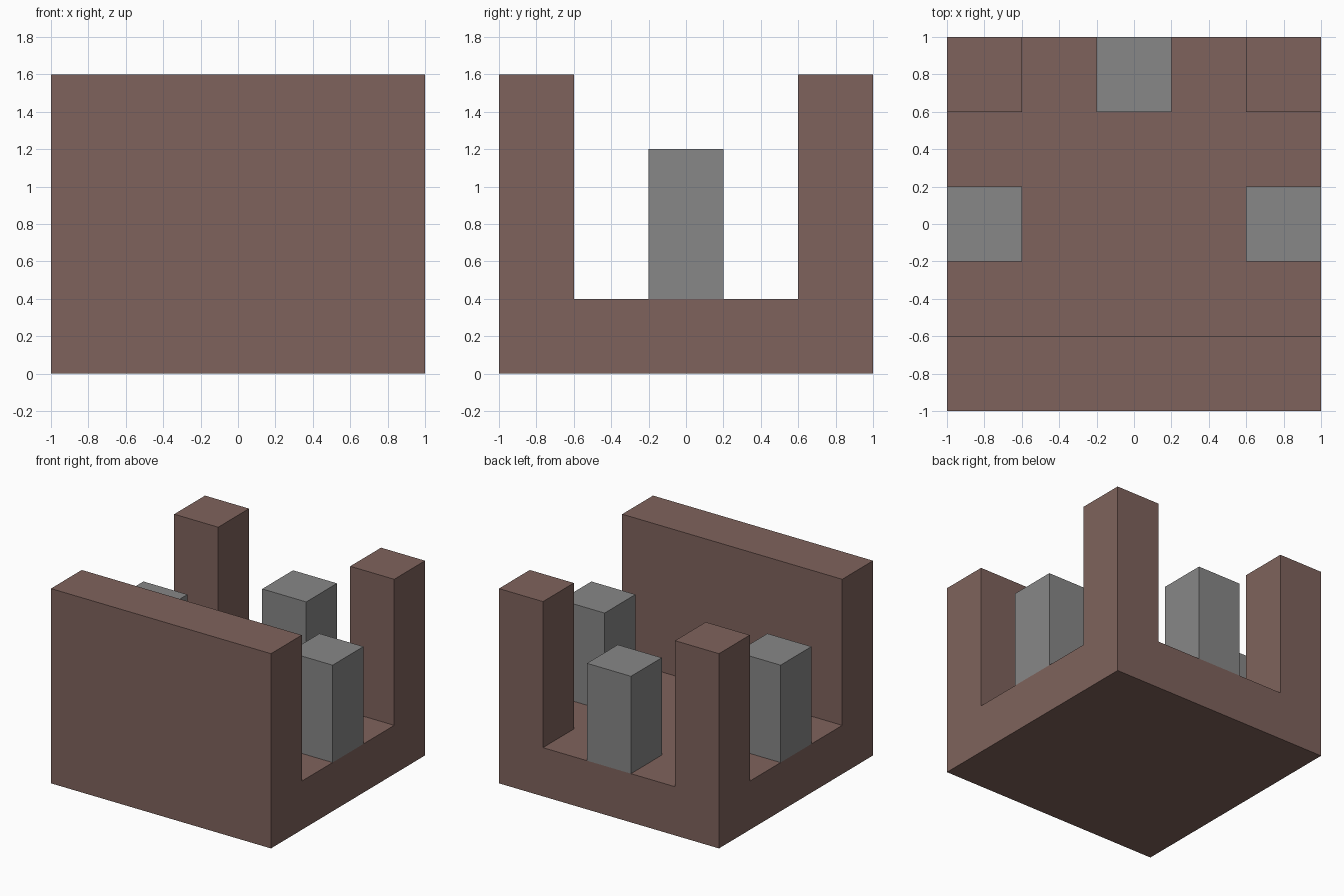
import bpy
import bmesh

cube = bpy.data.objects.get("Cube")
if cube:
    bpy.data.objects.remove(cube, do_unlink=True)


def make_material(name, colour):
    mat = bpy.data.materials.new(name)
    mat.use_nodes = True
    mat.diffuse_color = colour
    mat.node_tree.nodes["Principled BSDF"].inputs["Base Color"].default_value = colour
    return mat


brown = make_material("brown", (0.212, 0.124, 0.107, 1))
grey = make_material("grey", (0.242, 0.242, 0.242, 1))

BASE = 0.4      # base height, also the thickness of walls and posts
EDGE = 0.8      # centre line of everything along the rim


def box(name, x, y, width, depth, bottom, top, mat):
    """Box centred on x, y, standing between two heights."""
    bm = bmesh.new()
    bmesh.ops.create_cube(bm, size=1)
    for v in bm.verts:
        v.co.x = v.co.x * width + x
        v.co.y = v.co.y * depth + y
        v.co.z = top if v.co.z > 0 else bottom
    mesh = bpy.data.meshes.new(name)
    bm.to_mesh(mesh)
    bm.free()
    mesh.materials.append(mat)
    obj = bpy.data.objects.new(name, mesh)
    bpy.context.collection.objects.link(obj)
    return obj


# Base slab and full-width front wall
box("base", 0, 0, 2, 2, 0, BASE, brown)
box("front_wall", 0, -EDGE, 2, 0.4, BASE, 1.6, brown)

# Tall corner posts at the back, short grey pillars at the sides
for side, sign in (("left", 1), ("right", -1)):
    box("back_post_" + side, sign * EDGE, EDGE, 0.4, 0.4, BASE, 1.6, brown)
    box("side_pillar_" + side, sign * EDGE, 0, 0.4, 0.4, BASE, 1.2, grey)

# Grey pillar in the middle of the back edge
box("back_pillar", 0, EDGE, 0.4, 0.4, BASE, 1.2, grey)
